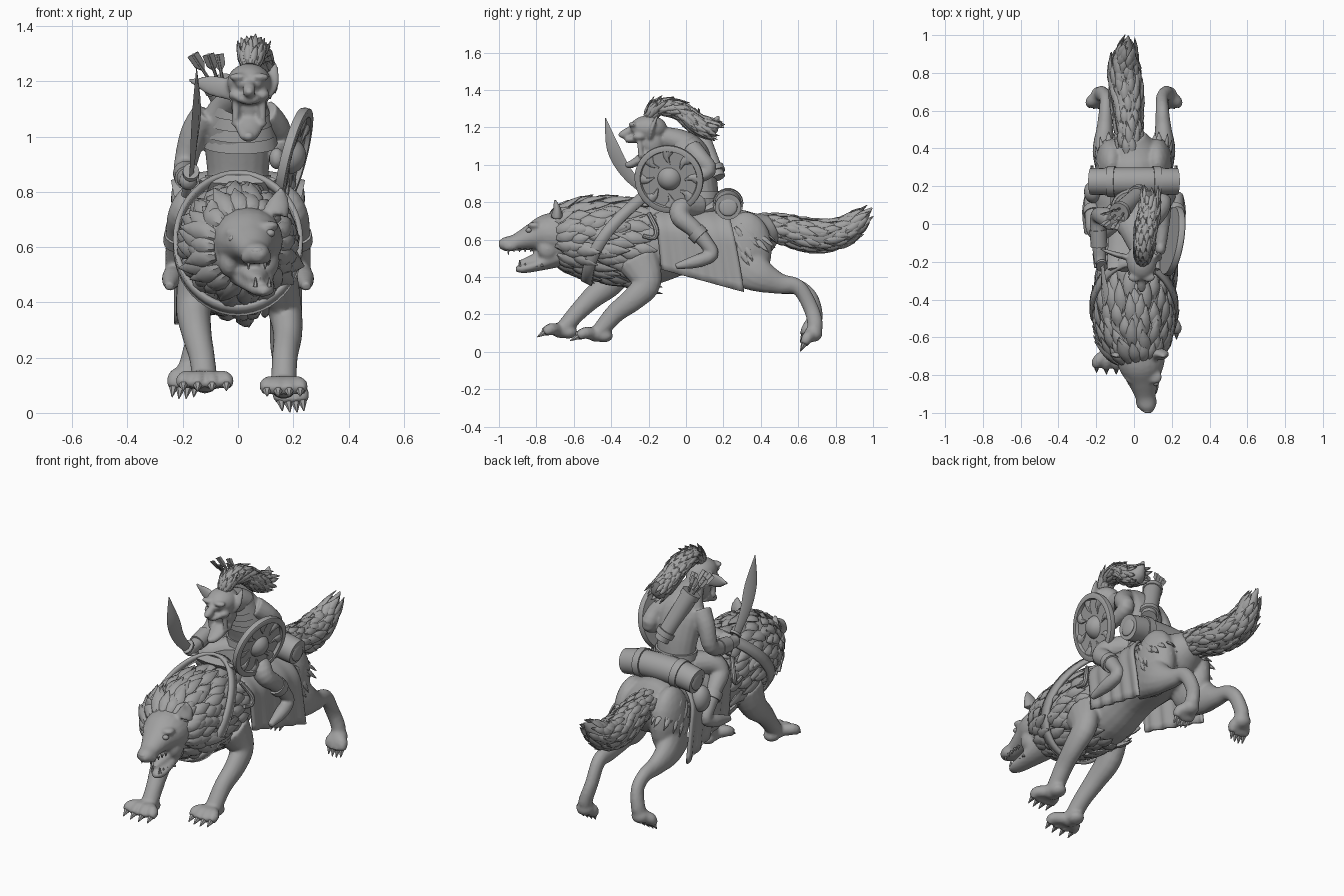
import bpy, bmesh, math, random
from mathutils import Vector, Matrix

cube = bpy.data.objects.get("Cube")
if cube:
    bpy.data.objects.remove(cube, do_unlink=True)

random.seed(4)
X, Y, Z = Vector((1, 0, 0)), Vector((0, 1, 0)), Vector((0, 0, 1))
SIDES = (1, -1)

grey = bpy.data.materials.new("plain_grey")
grey.use_nodes = True
grey.diffuse_color = (.36, .36, .36, 1)
grey.node_tree.nodes["Principled BSDF"].inputs["Base Color"].default_value = grey.diffuse_color


def finish(name, bm, voxel=0, thickness=0):
    """Turn a bmesh into a smooth object, optionally fused or thickened."""
    bmesh.ops.recalc_face_normals(bm, faces=bm.faces[:])
    mesh = bpy.data.meshes.new(name)
    bm.to_mesh(mesh)
    bm.free()
    mesh.materials.append(grey)
    mesh.shade_smooth()
    mesh.set_sharp_from_angle(angle=math.radians(42))
    obj = bpy.data.objects.new(name, mesh)
    bpy.context.scene.collection.objects.link(obj)
    if voxel:
        remesh = obj.modifiers.new("fuse", 'REMESH')
        remesh.mode = 'VOXEL'
        remesh.voxel_size = voxel
        remesh.use_smooth_shade = True
        obj.modifiers.new("soften", 'SMOOTH').iterations = 3
    if thickness:
        solid = obj.modifiers.new("thickness", 'SOLIDIFY')
        solid.thickness = thickness
        solid.offset = 0


def spline(points, steps):
    """Smooth curve through (x, y, z, half width, half height) points."""
    p = [Vector(q if len(q) == 5 else (*q, q[-1])) for q in points]
    p = [p[0], *p, p[-1]]
    rows = []
    for a, b, c, d in zip(p, p[1:], p[2:], p[3:]):
        for k in range(steps):
            t = k / steps
            rows.append((b * 2 + (c - a) * t + (a * 2 - b * 5 + c * 4 - d) * t**2
                         + (b * 3 - a - c * 3 + d) * t**3) * .5)
    return rows + [p[-1]]


def frames(points, steps, side):
    rows = spline(points, steps)
    for i, row in enumerate(rows):
        before, after = rows[max(i - 1, 0)], rows[min(i + 1, len(rows) - 1)]
        t = (Vector(after[:3]) - Vector(before[:3])).normalized()
        u = (side - t * side.dot(t)).normalized()
        yield Vector(row[:3]), u * max(row[3], .001), t.cross(u) * max(row[4], .001)


def tube(bm, points, sides=14, side=X, steps=4):
    rings = []
    for c, u, v in frames(points, steps, side):
        angles = [math.tau * k / sides for k in range(sides)]
        rings.append([bm.verts.new(c + u * math.cos(a) + v * math.sin(a)) for a in angles])
    for low, high in zip(rings, rings[1:]):
        for k in range(sides):
            bm.faces.new((low[k - 1], low[k], high[k], high[k - 1]))
    bm.faces.new(rings[0])
    bm.faces.new(rings[-1])


def ball(bm, centre, size):
    bmesh.ops.create_icosphere(bm, subdivisions=3, radius=1,
                               matrix=Matrix.LocRotScale(Vector(centre), None, Vector(size)))


def mirrored(points, s):
    return [(q[0] * s, *q[1:]) for q in points]


def fur(bm, points, around, length, width, steps=3):
    """Overlapping leaf shaped locks that follow the surface of a tube."""
    rows = list(frames(points, steps, X))
    for i, ((c, u, v), (c2, u2, v2)) in enumerate(zip(rows, rows[1:])):
        for k in range(around):
            a = math.tau * (k + i % 2 / 2 + random.uniform(-.3, .3)) / around
            ca, sa = math.cos(a), math.sin(a)
            base = c + (u * ca + v * sa) * .95
            d = (c2 + u2 * ca + v2 * sa - base).normalized()
            out = (u * ca / u.length_squared + v * sa / v.length_squared).normalized()
            sway = d.cross(out) * random.uniform(-.6, .6) * width
            reach = length * random.uniform(.75, 1.2)
            tube(bm, [(*base, width * .5, width * .3),
                      (*(base + d * reach * .45 + out * width * .25), width, width * .5),
                      (*(base + d * reach - out * width * .1 + sway), .002)],
                 6, d.cross(out), 3)


def paw(bm, claws, centre, forward, spread):
    c, d = Vector(centre), Vector(forward)
    ball(bm, c, (.05, .05, .042))
    for i in (-1.5, -.5, .5, 1.5):
        tip = c + d * (1.1 - abs(i) * .1) + X * i * spread
        tube(bm, [(*c, .034), (*(c + d * .6 + X * i * spread * .9 + Z * .015), .032), (*tip, .022)])
        tube(claws, [(*tip, .016), (*(tip + d * .35 - Z * .015), .002)], 6)


# Wolf: torso, head and legs fused into one skin
MANE = [(.03, -.72, .6, .12, .125), (.01, -.6, .61, .18, .18),
        (0, -.42, .6, .2, .215), (0, -.22, .57, .18, .22)]
wolf, claws = bmesh.new(), bmesh.new()
tube(wolf, MANE + [(0, 0, .59, .155, .17), (0, .2, .6, .16, .16),
                   (0, .36, .62, .15, .14), (-.01, .47, .67, .07, .07)], 24)
tube(wolf, [(.03, -.66, .62, .13, .13), (.04, -.75, .625, .122, .112), (.05, -.83, .61, .085, .072),
            (.06, -.91, .585, .055, .045), (.07, -.97, .575, .045, .037), (.07, -1, .57, .02, .018)], 20)
tube(wolf, [(.04, -.68, .52, .09, .07), (.07, -.78, .47, .062, .037),
            (.09, -.87, .445, .043, .025), (.09, -.91, .445, .02, .015)])
tube(wolf, [(.05, -.72, .53, .07, .04), (.065, -.82, .495, .04, .025), (.08, -.89, .48, .01)])
tube(wolf, [(.14, -.26, .5, .075, .12), (.17, -.21, .37, .062, .08), (.18, -.28, .285, .053, .065),
            (.17, -.38, .205, .047, .053), (.165, -.46, .11, .047, .045)])
tube(wolf, [(-.14, -.36, .5, .075, .12), (-.16, -.4, .38, .065, .08), (-.15, -.5, .29, .055, .06),
            (-.13, -.59, .2, .047, .048), (-.12, -.66, .115, .047, .045)])
paw(wolf, claws, (.165, -.48, .095), (0, -.1, -.015), .04)
paw(wolf, claws, (-.12, -.67, .115), (0, -.09, -.015), .052)
ball(wolf, (.165, -.44, .085), (.045, .05, .035))
ball(wolf, (-.12, -.63, .105), (.045, .05, .035))
for s in SIDES:
    lift = .025 * (1 - s)
    ball(wolf, (.12 * s, .32, .55), (.085, .14, .2))
    tube(wolf, mirrored([(.14, .29, .48, .06, .14), (.16, .39, .41, .06, .095),
                         (.155, .5, .365, .045, .057), (.15, .6, .345, .036, .043),
                         (.15, .665, .24 + lift, .034, .041), (.17, .69, .15 + lift, .037, .042),
                         (.18, .68, .09 + lift, .04)], s))
    paw(wolf, claws, (.18 * s, .68, .095 + lift), (.015 * s, -.05, -.056), .026)
    # Ears, brows and lips
    ear = Vector((.03 + .105 * s, -.69, .7 + .02 * s))
    tube(wolf, [(*ear, .05, .035), (*(ear + Z * .05 + X * s * .015), .036, .02),
                (*(ear + Z * .1 + X * s * .02 - Y * .015), .005)])
    ball(wolf, (.05 + .06 * s, -.81, .665 + .012 * s), (.04, .037, .018))
    ball(wolf, (.065 + .032 * s, -.94, .565), (.024, .04, .027))
    ball(wolf, (.04 + .07 * s, -.74, .55), (.04, .055, .06))
finish("wolf_body", wolf, voxel=.01)
finish("wolf_claws", claws)

# Wolf eyes, nose and teeth
face = bmesh.new()
ball(face, (.07, -.985, .585), (.024, .016, .016))
for s in SIDES:
    ball(face, (.05 + .066 * s, -.84, .64 + .01 * s), (.018, .017, .014))
    for k in range(5):
        y, size = -.95 + k * .03, .035 if k == 0 else .02
        top = Vector((.068 + s * (.03 + k * .003), y, .553))
        low = Vector((.088 + s * (.025 + k * .003), y + .06, .455))
        tube(face, [(*top, .01), (*(top - Z * size), .002)], 6, steps=1)
        tube(face, [(*low, .01), (*(low + Z * size), .002)], 6, steps=1)
finish("wolf_eyes_nose_teeth", face)

# Mane, haunch fur and tail
mane = bmesh.new()
fur(mane, MANE, 18, .16, .034)
finish("mane", mane)
haunch = bmesh.new()
for s in SIDES:
    fur(haunch, mirrored([(.115, .26, .66, .07, .1), (.125, .34, .54, .075, .13)], s), 14, .11, .015)
finish("haunch_fur", haunch)
TAIL = [(-.02, .36, .67, .06, .06), (-.03, .52, .655, .07, .075), (-.04, .68, .62, .083, .083),
        (-.05, .82, .635, .075, .073), (-.04, .9, .685, .05, .055), (-.03, .995, .77, .004)]
tail = bmesh.new()
tube(tail, TAIL)
fur(tail, TAIL[:-1], 9, .12, .02)
finish("tail", tail)

# Chest strap: a tilted band lying on the mane
strap = bmesh.new()
loop = []
for k in range(48):
    a = math.tau * k / 48
    y, z = -.36 + .17 * math.sin(a) - .08 * math.cos(a)**2, .615 + .242 * math.sin(a)
    loop.append([strap.verts.new((.226 * math.cos(a), y + w, z - w * .5)) for w in (-.028, .028)])
for a, b in zip(loop, loop[1:] + loop[:1]):
    strap.faces.new((*a, *reversed(b)))
finish("chest_strap", strap, thickness=.018)

# Saddle cloth draped over both flanks, then the saddle
cloth = bmesh.new()
rows = []
for i in range(25):
    s, row = i / 24, []
    for j in range(-16, 17):
        h = abs(j) / 16
        x = (.185 + .035 * s) * math.sin(min(1, h * 1.7) * math.pi / 2) + .007 * h * math.sin(s * 28)
        y = -.18 + .05 * h + s * (.38 + .06 * h)
        row.append(cloth.verts.new((math.copysign(x, j), y, .78 - (.34 + .12 * s) * h**1.6)))
    rows.append(row)
for a, b in zip(rows, rows[1:]):
    for j in range(len(a) - 1):
        cloth.faces.new((a[j], a[j + 1], b[j + 1], b[j]))
finish("saddle_cloth", cloth, thickness=.014)
saddle = bmesh.new()
tube(saddle, [(0, -.24, .845, .14, .02), (0, -.15, .79, .14, .045), (0, .05, .75, .13, .05),
              (0, .16, .78, .12, .045), (0, .2, .83, .09, .02)])
for s in SIDES:
    tube(saddle, mirrored([(.16, -.2, .74, .012), (.2, -.16, .66, .014), (.205, -.17, .61, .013),
                           (.2, -.23, .62, .011)], s), 8)
finish("saddle", saddle)

# Bedroll with two straps, and a side pouch
roll = bmesh.new()
tube(roll, [(-.23, .225, .775, .07), (-.1, .225, .795, .074), (.1, .225, .795, .074),
            (.23, .225, .775, .07)], 18, Y)
for s in SIDES:
    tube(roll, [(.1 * s, .225, .795, .082), (.14 * s, .225, .79, .081)], 18, Y, 1)
    ball(roll, (.23 * s, .225, .775), (.012, .05, .05))
ball(roll, (-.215, .17, .65), (.05, .06, .075))
finish("bedroll_and_pouch", roll)

# Rider: torso, head and limbs fused into one skin
rider = bmesh.new()
tube(rider, [(0, .08, .74, .12, .1), (0, .09, .84, .11, .085), (0, .07, .95, .12, .09),
             (0, .03, 1.06, .13, .09), (.01, -.03, 1.12, .09, .07), (.03, -.13, 1.15, .055, .055)], 18)
ball(rider, (.04, -.2, 1.195), (.08, .1, .07))
ball(rider, (.04, -.18, 1.12), (.066, .07, .085))
tube(rider, [(.04, -.19, 1.06, .06, .045), (.04, -.26, 1.02, .045, .025), (.038, -.3, 1, .03, .02),
             (.038, -.325, 1.005, .012)])
tube(rider, [(.04, -.22, 1.145, .06, .028), (.04, -.3, 1.135, .042, .02), (.04, -.325, 1.13, .02, .01)])
tube(rider, [(.04, -.27, 1.205, .016), (.04, -.33, 1.165, .024), (.04, -.36, 1.165, .011)])
tube(rider, [(-.02, -.18, 1.17, .04, .016), (-.1, -.16, 1.185, .036, .014), (-.18, -.13, 1.205, .005)], side=Z)
tube(rider, [(.09, -.19, 1.15, .03, .016), (.12, -.18, 1.2, .032, .014), (.137, -.15, 1.27, .005)])
tube(rider, [(.09, .03, 1.08, .06), (.14, .08, 1.03, .05), (.155, .12, .97, .043),
             (.155, .02, .93, .037), (.14, -.12, .92, .03)])
tube(rider, [(-.11, .02, 1.08, .06), (-.16, .04, 1.01, .05), (-.19, .04, .9, .042),
             (-.19, -.06, .86, .04), (-.18, -.18, .84, .034)])
ball(rider, (.14, -.13, .92), (.028, .035, .04))
ball(rider, (-.18, -.19, .84), (.033, .036, .036))
for s in SIDES:
    ball(rider, (.04 + .037 * s, -.282, 1.215), (.036, .025, .015))
    ball(rider, (.04 + .035 * s, -.282, 1.19), (.015, .014, .011))
    ball(rider, (.04 + .05 * s, -.25, 1.15), (.025, .035, .02))
    tube(rider, [(.04 + .05 * s, -.24, 1.04, .015), (.04 + .048 * s, -.25, 1.13, .014)], 8)
    tube(rider, mirrored([(.08, .06, .78, .07), (.16, -.02, .77, .06), (.2, -.03, .72, .053),
                          (.215, .04, .66, .046), (.225, .11, .58, .038), (.23, .14, .52, .034),
                          (.24, .06, .485, .036), (.248, -.055, .457, .016)], s))
finish("rider_body", rider, voxel=.008)

# Clothing: belt, scarf folds, cuffs and boot tops
clothes = bmesh.new()
tube(clothes, [(0, .09, .82, .122, .1), (0, .09, .86, .12, .097)], 24, steps=1)
for k in range(4):
    tube(clothes, [(.01, -.005 + k * .02, 1.085 - k * .04, .105 + k * .01, .09),
                   (.01, -.02 + k * .02, 1.13 - k * .04, .09 + k * .012, .077)], 24)
tube(clothes, [(-.19, -.03, .867, .046), (-.185, -.12, .85, .044)], steps=1)
for s in SIDES:
    tube(clothes, mirrored([(.215, .05, .645, .053), (.22, .08, .615, .051)], s), steps=1)
finish("belt_scarf_and_cuffs", clothes)

# Topknot
HAIR = [(.045, -.2, 1.25, .03, .03), (.05, -.15, 1.305, .045, .04), (.06, -.04, 1.295, .055, .048),
        (.08, .05, 1.225, .055, .052), (.085, .125, 1.195, .05, .05), (.08, .175, 1.26, .005)]
hair = bmesh.new()
tube(hair, HAIR)
fur(hair, HAIR[:-1], 10, .09, .012)
finish("topknot", hair)

# Curved sword in the right hand, blade turned slightly inward
sword = bmesh.new()
tube(sword, [(-.17, -.21, .85, .008, .022), (-.16, -.32, .96, .01, .034),
             (-.15, -.39, 1.09, .01, .038), (-.15, -.43, 1.25, .002)], 4, X - Y * .5)
tube(sword, [(-.19, -.12, .79, .016), (-.17, -.22, .87, .014)])
tube(sword, [(-.17, -.215, .865, .03, .04), (-.17, -.225, .875, .03, .04)], steps=1)
finish("sword", sword)

# Round shield: spun profile, with rays inside the rim
shield = bmesh.new()
profile = [(0, -.015), (.18, -.015), (.186, 0), (.185, .016), (.18, .02), (.155, .02), (.15, .004),
           (.062, .004), (.055, .018), (.04, .033), (.02, .043), (0, .045)]
verts = [shield.verts.new((r, 0, h)) for r, h in profile]
edges = [shield.edges.new(pair) for pair in zip(verts, verts[1:])]
bmesh.ops.spin(shield, geom=verts + edges, cent=(0, 0, 0), axis=Z, angle=math.tau, steps=48, use_merge=True)
bmesh.ops.remove_doubles(shield, verts=shield.verts[:], dist=.0005)
for k in range(8):
    def at(r, turn):
        a = math.tau * k / 8 + turn
        return r * math.cos(a), r * math.sin(a), .005
    tube(shield, [(*at(.155, 0), .011, .03), (*at(.12, .06), .01, .016), (*at(.08, -.1), .003)], 8, Z)
facing = Vector((1, -.17, -.26)).to_track_quat('Z', 'Y')
shield.transform(Matrix.LocRotScale(Vector((.2, -.09, .925)), facing, None))
finish("shield", shield)

# Quiver with arrows across the back
quiver = bmesh.new()
low, high = Vector((.04, .17, .93)), Vector((-.08, .06, 1.2))
axis = high - low
tube(quiver, [(*low, .042), (*high, .05)], 18, steps=1)
for f in (.1, .9):
    tube(quiver, [(*(low + axis * f), .054), (*(low + axis * (f + .1)), .055)], 18, steps=1)
for k in range(5):
    a = math.tau * k / 5
    foot = high + X * .025 * math.cos(a) + Y * .025 * math.sin(a)
    tip = foot + axis * .36 + (foot - high)
    tube(quiver, [(*foot, .006), (*tip, .006)], 6, steps=1)
    tube(quiver, [(*foot.lerp(tip, .4), .004, .004), (*foot.lerp(tip, .6), .02, .004),
                  (*tip, .022, .004)], 4, steps=1)
finish("quiver", quiver)
